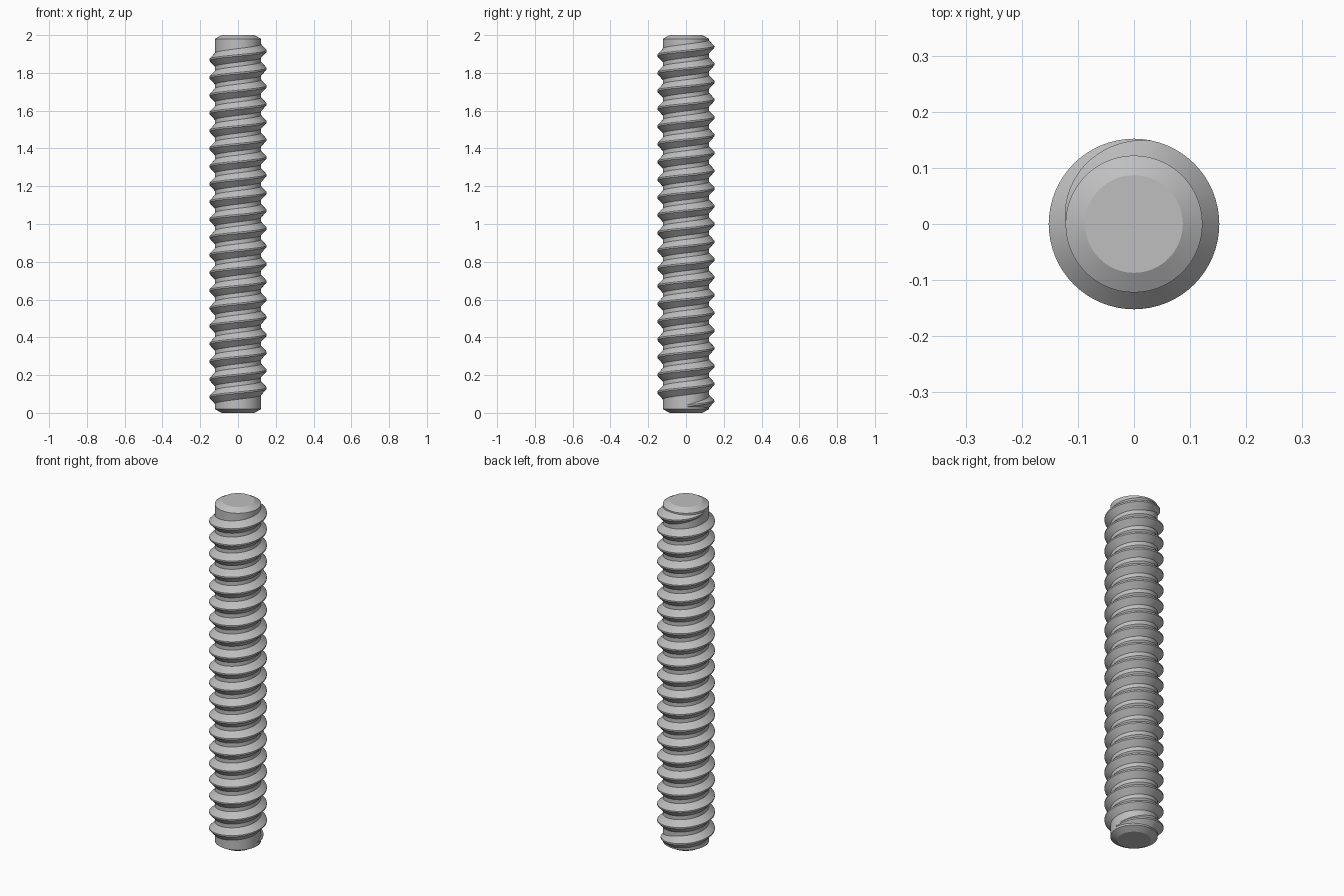
import bpy, bmesh, math

cube = bpy.data.objects.get("Cube")
if cube:
    bpy.data.objects.remove(cube)

CORE_R, TIP_R, CREST_R = 0.122, 0.087, 0.152
SEGMENTS = 64          # steps per turn
TURNS = 20.5
START_Z, END_Z = 0.037, 1.963
ROOT_HALF, CREST_HALF = 0.037, 0.004
TAPER = 0.28           # turns over which the thread runs out

steel = bpy.data.materials.new("grey steel")
steel.use_nodes = True
grey = (0.52, 0.52, 0.52, 1)
steel.diffuse_color = grey
steel.node_tree.nodes["Principled BSDF"].inputs["Base Color"].default_value = grey


def finish(bm, name):
    bmesh.ops.recalc_face_normals(bm, faces=bm.faces)
    mesh = bpy.data.meshes.new(name)
    bm.to_mesh(mesh)
    bm.free()
    mesh.materials.append(steel)
    obj = bpy.data.objects.new(name, mesh)
    bpy.context.collection.objects.link(obj)
    bpy.ops.object.select_all(action='DESELECT')
    obj.select_set(True)
    bpy.context.view_layer.objects.active = obj
    bpy.ops.object.shade_smooth_by_angle(angle=math.radians(25))
    return obj


def skin(bm, rings, closed):
    """Join successive rings of vertices with quads."""
    for a, b in zip(rings, rings[1:]):
        n = len(a)
        for i in range(n if closed else n - 1):
            j = (i + 1) % n
            bm.faces.new((a[i], a[j], b[j], b[i]))


# Core rod with chamfered ends
bm = bmesh.new()
rings = []
for r, z in ((TIP_R, 0), (CORE_R, 0.02), (CORE_R, 1.98), (TIP_R, 2)):
    rings.append([bm.verts.new((r * math.cos(math.tau * i / SEGMENTS),
                                r * math.sin(math.tau * i / SEGMENTS), z))
                  for i in range(SEGMENTS)])
skin(bm, rings, True)
bm.faces.new(rings[0])
bm.faces.new(rings[-1])
finish(bm, "rod_core")

# Right-handed thread, running out into the core at both ends
bm = bmesh.new()
rings = []
steps = int(TURNS * SEGMENTS)
for s in range(steps + 1):
    turn = s / SEGMENTS
    angle = math.tau * turn
    z = START_Z + (END_Z - START_Z) * s / steps
    grow = min(1, turn / TAPER, (TURNS - turn) / TAPER)
    crest = CORE_R + (CREST_R - CORE_R) * grow
    root = ROOT_HALF * (0.15 + 0.85 * grow)
    tip = min(CREST_HALF, root)
    section = ((CORE_R - 0.001, -root), (crest, -tip),
               (crest, tip), (CORE_R - 0.001, root))
    rings.append([bm.verts.new((r * math.cos(angle), r * math.sin(angle), z + dz))
                  for r, dz in section])
skin(bm, rings, True)
bm.faces.new(rings[0])
bm.faces.new(rings[-1])
finish(bm, "screw_thread")
